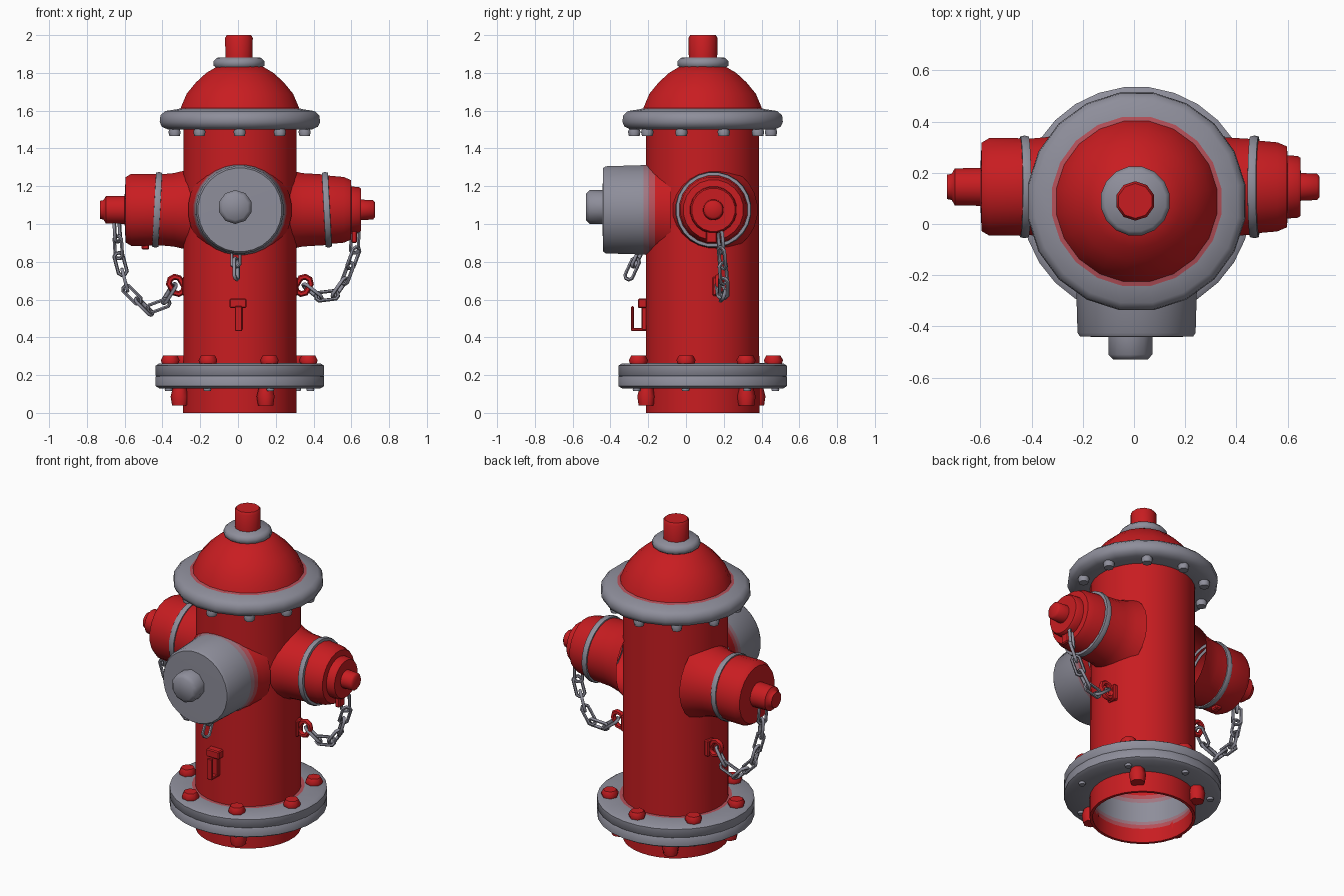
import bpy, bmesh, math
from mathutils import Vector, Matrix

cube = bpy.data.objects.get("Cube")
if cube:
    bpy.data.objects.remove(cube, do_unlink=True)


def material(name, rgb):
    m = bpy.data.materials.new(name)
    m.use_nodes = True
    m.diffuse_color = (*rgb, 1)
    bsdf = m.node_tree.nodes["Principled BSDF"]
    bsdf.inputs["Base Color"].default_value = (*rgb, 1)
    bsdf.inputs["Roughness"].default_value = 0.6
    return m


RED = material("red paint", (0.58, 0.012, 0.015))
GREY = material("grey metal", (0.27, 0.27, 0.325))
WORN = material("worn red", (0.46, 0.08, 0.10))
FADED = material("faded red", (0.35, 0.18, 0.22))

CX, CY = 0.01, 0.088          # body axis
UP = Vector((0, 0, 1))


def finish(name, bm, mats, angle=55):
    bmesh.ops.recalc_face_normals(bm, faces=bm.faces)
    mesh = bpy.data.meshes.new(name)
    bm.to_mesh(mesh)
    bm.free()
    for m in mats:
        mesh.materials.append(m)
    ob = bpy.data.objects.new(name, mesh)
    bpy.context.collection.objects.link(ob)
    bpy.ops.object.select_all(action="DESELECT")
    ob.select_set(True)
    bpy.context.view_layer.objects.active = ob
    bpy.ops.object.shade_smooth_by_angle(angle=math.radians(angle))
    return ob


def lathe(name, profile, mats, loc=(CX, CY, 0), axis=(0, 0, 1), segs=24, bands=None):
    """Spin (radius, distance) points round an axis; bands gives a material index per strip."""
    bm = bmesh.new()
    turn = Matrix.Translation(loc) @ UP.rotation_difference(Vector(axis)).to_matrix().to_4x4()
    rings = []
    for r, h in profile:
        if r == 0:
            rings.append([bm.verts.new(turn @ Vector((0, 0, h)))] * segs)
        else:
            rings.append([bm.verts.new(turn @ Vector((r * math.cos(a), r * math.sin(a), h)))
                          for a in (math.tau * (i + 0.5) / segs for i in range(segs))])
    for k, (a, b) in enumerate(zip(rings, rings[1:])):
        for i in range(segs):
            j = (i + 1) % segs
            corners = list(dict.fromkeys((a[i], a[j], b[j], b[i])))
            bm.faces.new(corners).material_index = bands[k] if bands else 0
    return finish(name, bm, mats)


def box(name, centre, size, bevel=0.006):
    bm = bmesh.new()
    bmesh.ops.create_cube(bm, size=1)
    bmesh.ops.transform(bm, verts=bm.verts, matrix=Matrix.Translation(centre) @ Matrix.Diagonal((*size, 1)))
    bmesh.ops.bevel(bm, geom=bm.edges[:], offset=bevel, segments=1, affect="EDGES")
    return finish(name, bm, [RED], 30)


def link(name, centre, direction, twist, mat, radius=0.025, stretch=0.036, wire=0.01):
    """An oval chain link lying along a direction."""
    bm = bmesh.new()
    turn = (Matrix.Translation(centre) @ UP.rotation_difference(direction).to_matrix().to_4x4()
            @ Matrix.Rotation(twist, 4, "Z"))
    n, k = 8, 6
    rings = []
    for i in range(n):
        a = math.tau * (i + 0.5) / n
        shift = math.copysign(stretch, math.sin(a))
        ring = []
        for j in range(k):
            b = math.tau * j / k
            r = radius + wire * math.cos(b)
            p = Vector((r * math.cos(a), wire * math.sin(b), r * math.sin(a) + shift))
            ring.append(bm.verts.new(turn @ p))
        rings.append(ring)
    for i in range(n):
        a, b = rings[i], rings[(i + 1) % n]
        for j in range(k):
            bm.faces.new((a[j], a[(j + 1) % k], b[(j + 1) % k], b[j]))
    return finish(name, bm, [mat], 60)


def chain(name, path, pitch=0.094):
    """Links set at an even pitch along a path, each turned a quarter from the last."""
    pts = [Vector(p) for p in path]
    lengths = [(b - a).length for a, b in zip(pts, pts[1:])]
    total = sum(lengths)
    count = max(2, round(total / pitch))
    for i in range(count):
        d = total * (i + 0.5) / count
        for a, b, s in zip(pts, pts[1:], lengths):
            if d <= s:
                break
            d -= s
        link(f"{name}_link_{i + 1}", a.lerp(b, d / s), (b - a).normalized(),
             math.radians(25 + 90 * (i % 2)), GREY)


# Hollow barrel, bare metal inside at flange height
lathe("barrel", [(0, 1.53), (0.3, 1.53), (0.3, 0.8), (0.302, 0), (0.285, 0), (0.285, 0.09),
                 (0.285, 0.115), (0.285, 0.135), (0.285, 0.26), (0.285, 0.285), (0.285, 0.31),
                 (0.285, 1.5), (0, 1.5)], [RED, WORN, FADED, GREY], segs=32,
      bands=[0, 0, 0, 0, 0, 1, 2, 3, 2, 1, 0, 0])

# Base flange, two plates with a fine seam
lathe("base_flange", [(0.29, 0.264), (0.322, 0.263), (0.43, 0.262), (0.449, 0.25), (0.449, 0.2),
                      (0.445, 0.196), (0.449, 0.192), (0.449, 0.142), (0.43, 0.13), (0.29, 0.13)],
      [GREY, WORN], segs=28, bands=[1] + [0] * 8)

# Bonnet flange, dome, collar and top nut
lathe("bonnet_flange", [(0.29, 1.5), (0.385, 1.5), (0.418, 1.515), (0.43, 1.54), (0.426, 1.575),
                        (0.4, 1.598), (0.335, 1.608), (0.31, 1.615)], [GREY, WORN], segs=20,
      bands=[0] * 6 + [1])
lathe("bonnet_dome", [(0.325, 1.59), (0.315, 1.62), (0.285, 1.69), (0.235, 1.75), (0.18, 1.8),
                      (0.12, 1.835), (0, 1.84)], [RED], segs=20)
lathe("bonnet_collar", [(0.12, 1.825), (0.137, 1.838), (0.137, 1.862), (0.12, 1.88), (0, 1.885)],
      [GREY], loc=(0.005, 0.09, 0), segs=16)
lathe("top_nut", [(0.075, 1.87), (0.077, 1.985), (0.068, 2.0), (0, 2.0)], [RED],
      loc=(0.005, 0.09, 0), segs=10)

# Front outlet, with paint worn off towards the cap
lathe("front_outlet", [(0.275, 0.08), (0.258, 0.135), (0.247, 0.165), (0.242, 0.195), (0.238, 0.225),
                       (0.232, 0.425), (0.222, 0.44), (0, 0.442)], [RED, WORN, FADED, GREY],
      loc=(0.01, 0, 1.075), axis=(0, -1, 0), segs=28, bands=[0, 0, 1, 2, 3, 3, 3])
lathe("front_outlet_nut", [(0.09, 0.43), (0.09, 0.51), (0.07, 0.53), (0, 0.53)], [GREY],
      loc=(-0.014, 0, 1.09), axis=(0, -1, 0), segs=10)

# Side outlets: neck, band and cap
caps = {
    "left": (1, 0.47, [(0.186, 0.45), (0.176, 0.56), (0.16, 0.597), (0.125, 0.6), (0.122, 0.64),
                       (0.115, 0.65), (0.055, 0.65), (0.052, 0.715), (0.04, 0.725), (0, 0.725)]),
    "right": (-1, 0.428, [(0.192, 0.41), (0.193, 0.565), (0.175, 0.595), (0.075, 0.6), (0.073, 0.7),
                          (0.052, 0.712), (0.048, 0.73), (0, 0.73)]),
}
for side, (sx, band, cap) in caps.items():
    at = (0, 0.145, 1.075)
    lathe(f"{side}_outlet_neck", [(0.235, 0.22), (0.21, 0.28), (0.196, 0.34), (0.188, band)], [RED],
          loc=at, axis=(sx, 0, 0))
    ring = lathe(f"{side}_outlet_band", [(0.17, -0.018), (0.198, -0.016), (0.202, 0), (0.198, 0.016),
                                         (0.17, 0.018)], [GREY], loc=(0, 0, 0), axis=(sx, 0, 0))
    ring.location = (sx * band, at[1], at[2])
    ring.rotation_euler.y = math.radians(3 * -sx)
    lathe(f"{side}_outlet_cap", cap, [RED], loc=at, axis=(sx, 0, 0), segs=20)


def bolt_ring(name, angles, radius, low, high, size, mat, segs=7):
    for i, a in enumerate(angles):
        a = math.radians(a)
        lathe(f"{name}_{i + 1}", [(0, low), (size * 0.85, low), (size, (low + high) / 2),
                                  (size * 0.75, high), (0, high)], [mat],
              loc=(CX + radius * math.cos(a), CY + radius * math.sin(a), 0), segs=segs)


# Bolts around the flanges
sevenths = [-65 + 360 * i / 7 for i in range(7)]
bolt_ring("base_bolt", sevenths, 0.375, 0.255, 0.303, 0.052, RED)
bolt_ring("base_stud", sevenths, 0.385, 0.115, 0.135, 0.022, GREY)
bolt_ring("foot_bolt", [45, 120, 195, -65], 0.328, 0.04, 0.135, 0.05, RED)
bolt_ring("bonnet_stud", [36 * i + 18 for i in range(10)], 0.362, 1.465, 1.51, 0.034, GREY)

# Front hook
box("front_hook_head", (0, -0.23, 0.58), (0.09, 0.05, 0.05))
box("front_hook_plate", (0.003, -0.22, 0.5), (0.04, 0.03, 0.13))
box("front_hook_bar", (0.003, -0.283, 0.5), (0.038, 0.014, 0.13), 0.004)
box("front_hook_foot", (0.003, -0.25, 0.441), (0.038, 0.08, 0.016), 0.004)

# Side eyelets and cap tabs
for side, sx in (("left", 1), ("right", -1)):
    link(f"{side}_eyelet", (sx * 0.335 + CX, 0.17, 0.675), Vector((sx * 0.5, 0, 0.85)).normalized(),
         0, RED, radius=0.034, stretch=0.014, wire=0.016)
    box(f"{side}_eyelet_plate", (sx * 0.29 + CX, 0.17, 0.67), (0.03, 0.06, 0.1))
box("left_cap_tab", (0.615, 0.135, 0.935), (0.03, 0.06, 0.07))
box("right_cap_tab", (-0.49, 0.145, 0.88), (0.04, 0.05, 0.03))

# Chains
chain("left_chain", [(0.62, 0.18, 0.95), (0.615, 0.19, 0.83), (0.57, 0.2, 0.71), (0.51, 0.2, 0.625),
                     (0.43, 0.19, 0.615), (0.36, 0.18, 0.67)])
chain("right_chain", [(-0.642, 0.15, 1.01), (-0.63, 0.16, 0.82), (-0.585, 0.17, 0.65),
                      (-0.48, 0.17, 0.545), (-0.4, 0.17, 0.575), (-0.34, 0.17, 0.67)])
chain("front_chain", [(-0.01, -0.24, 0.86), (-0.01, -0.3, 0.73)], 0.07)
